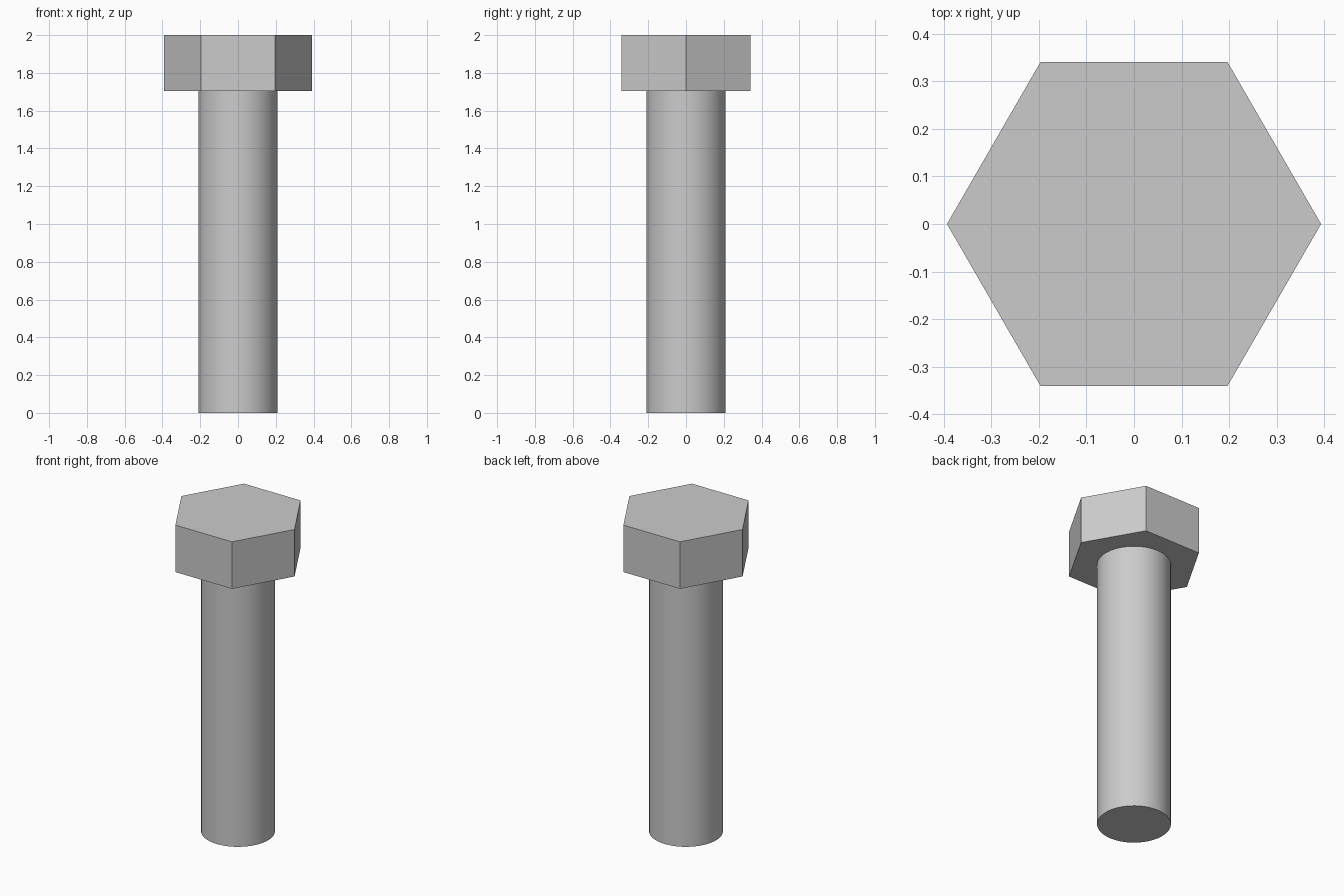
import bpy
import bmesh
from math import cos, sin, tau, radians

cube = bpy.data.objects.get("Cube")
if cube:
    bpy.data.objects.remove(cube, do_unlink=True)

HEAD_BOTTOM = 1.705
HEIGHT = 2.0

# Plain grey steel
steel = bpy.data.materials.new("grey_steel")
steel.use_nodes = True
colour = (0.6, 0.6, 0.6, 1)
steel.diffuse_color = colour
steel.node_tree.nodes["Principled BSDF"].inputs["Base Color"].default_value = colour


def prism(name, sides, radius, bottom, top):
    """Closed upright prism with its first corner on +x."""
    bm = bmesh.new()
    ring = [bm.verts.new((radius * cos(tau * i / sides),
                          radius * sin(tau * i / sides), bottom))
            for i in range(sides)]
    base = bm.faces.new(ring)
    result = bmesh.ops.extrude_face_region(bm, geom=[base], use_keep_orig=True)
    raised = [v for v in result["geom"] if isinstance(v, bmesh.types.BMVert)]
    bmesh.ops.translate(bm, verts=raised, vec=(0, 0, top - bottom))
    bmesh.ops.recalc_face_normals(bm, faces=bm.faces)
    mesh = bpy.data.meshes.new(name)
    bm.to_mesh(mesh)
    bm.free()
    mesh.materials.append(steel)
    obj = bpy.data.objects.new(name, mesh)
    bpy.context.collection.objects.link(obj)
    return obj


# Hexagonal head, flat sides facing front and back
prism("hex_head", 6, 0.393, HEAD_BOTTOM, HEIGHT)

# Round shank, smooth around the side with sharp rims
shank = prism("shank", 64, 0.21, 0, HEAD_BOTTOM)
bpy.ops.object.select_all(action="DESELECT")
shank.select_set(True)
bpy.context.view_layer.objects.active = shank
bpy.ops.object.shade_smooth_by_angle(angle=radians(30))
